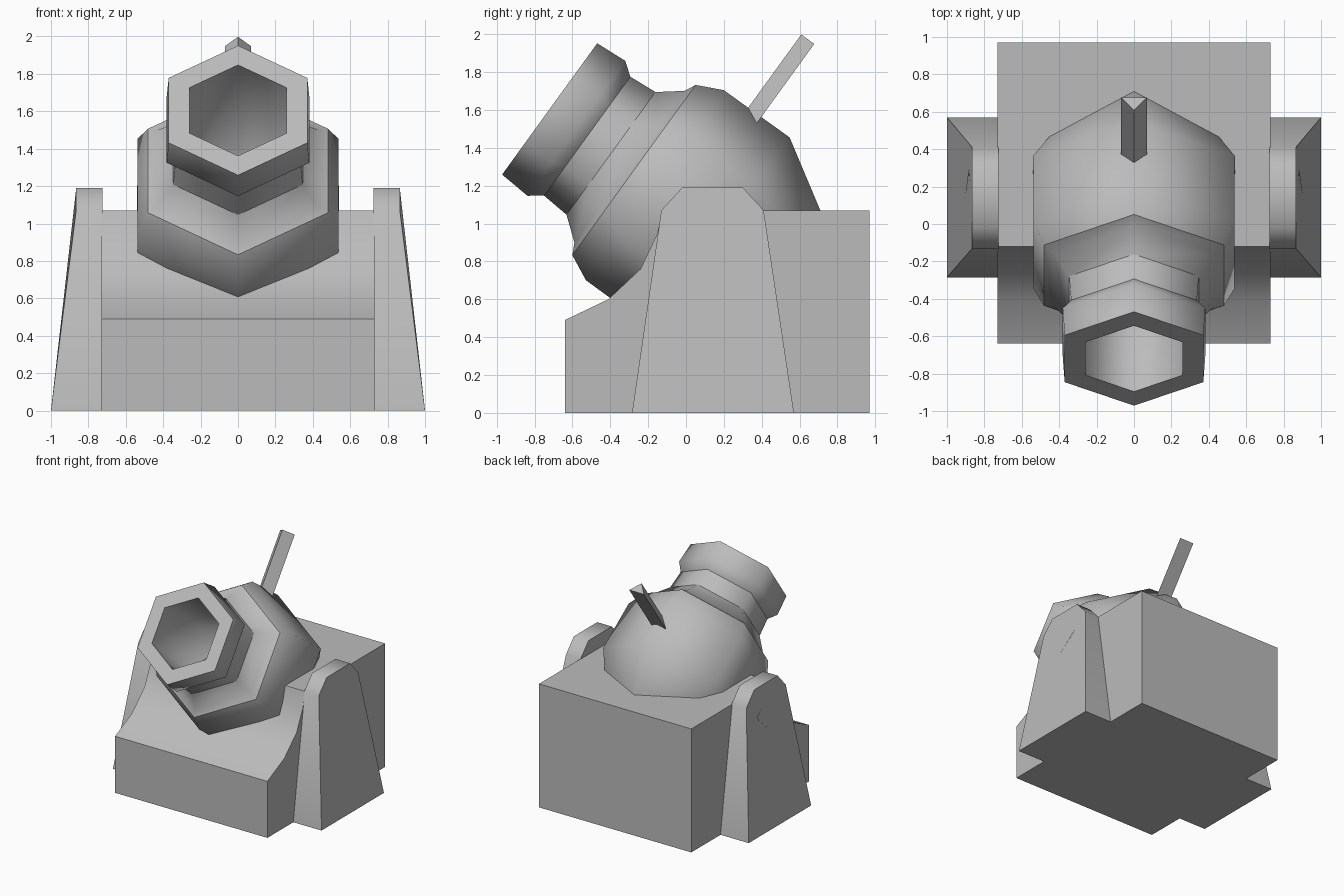
import bpy, bmesh, math
from mathutils import Vector

cube = bpy.data.objects.get("Cube")
if cube:
    bpy.data.objects.remove(cube, do_unlink=True)

# Single plain grey material
GREY = (0.5, 0.5, 0.5, 1.0)
grey = bpy.data.materials.new("plain_grey")
grey.use_nodes = True
grey.diffuse_color = GREY
grey.node_tree.nodes["Principled BSDF"].inputs["Base Color"].default_value = GREY

# Barrel frame: muzzle centre, direction toward the breech, direction up from the bore
MUZZLE = Vector((0, -0.72, 1.605))
BACK = Vector((0, 0.81, -0.587)).normalized()
UP = Vector((0, 0.587, 0.81)).normalized()


def finish(name, bm, smooth_angle=None):
    bmesh.ops.recalc_face_normals(bm, faces=bm.faces)
    mesh = bpy.data.meshes.new(name)
    bm.to_mesh(mesh)
    bm.free()
    mesh.materials.append(grey)
    obj = bpy.data.objects.new(name, mesh)
    bpy.context.collection.objects.link(obj)
    if smooth_angle:
        bpy.ops.object.select_all(action='DESELECT')
        obj.select_set(True)
        bpy.context.view_layer.objects.active = obj
        bpy.ops.object.shade_smooth_by_angle(angle=math.radians(smooth_angle))
    return obj


def prism(name, start, end, smooth_angle=None):
    """Solid between two matching outlines."""
    bm = bmesh.new()
    a = [bm.verts.new(p) for p in start]
    b = [bm.verts.new(p) for p in end]
    bm.faces.new(a)
    bm.faces.new(b[::-1])
    for i in range(len(a)):
        j = (i + 1) % len(a)
        bm.faces.new((a[i], a[j], b[j], b[i]))
    return finish(name, bm, smooth_angle)


# Barrel: six-sided turned profile (distance from muzzle, radius, sharp ring)
profile = [
    (0.95, 0.0, 0), (0.92, 0.30, 0), (0.0, 0.30, 1), (0.0, 0.428, 1),
    (0.174, 0.44, 0), (0.245, 0.388, 1), (0.40, 0.40, 1), (0.52, 0.495, 0),
    (0.55, 0.555, 1), (0.686, 0.62, 0), (1.114, 0.622, 0), (1.48, 0.40, 0),
    (1.68, 0.0, 0),
]
SIDES = 6
bm = bmesh.new()
rings = []
for u, r, sharp in profile:
    ring = []
    for k in range(SIDES):
        a = math.tau * k / SIDES
        p = MUZZLE + BACK * u + UP * (r * math.cos(a))
        p.x = r * math.sin(a)
        ring.append(bm.verts.new(p))
    rings.append(ring)
for lower, upper in zip(rings, rings[1:]):
    for k in range(SIDES):
        j = (k + 1) % SIDES
        bm.faces.new((lower[k], lower[j], upper[j], upper[k])).smooth = True
for ring, row in zip(rings, profile):
    if row[2]:
        for k in range(SIDES):
            bm.edges.get((ring[k], ring[(k + 1) % SIDES])).smooth = False
bmesh.ops.remove_doubles(bm, verts=bm.verts, dist=0.0001)
finish("barrel", bm)

# Fuse: three-sided rod standing square to the barrel
section = [(0, 0.845), (0.07, 0.93), (-0.07, 0.93)]


def fuse_outline(height):
    return [MUZZLE + BACK * u + UP * height + Vector((x, 0, 0)) for x, u in section]


prism("fuse", fuse_outline(0.45), fuse_outline(1.098))

# Bed: block with a hollowed front slope
bed = [(-0.64, 0), (0.97, 0), (0.97, 1.07), (-0.12, 1.07),
       (-0.155, 0.94), (-0.24, 0.76), (-0.41, 0.6), (-0.64, 0.49)]
prism("bed", [(-0.73, y, z) for y, z in bed], [(0.73, y, z) for y, z in bed], 32)

# Cheeks and trunnion ends, one pair on each side
cheek = [(-0.285, 0), (0.57, 0), (0.41, 1.07), (0.30, 1.19), (-0.02, 1.19), (-0.13, 1.07)]
diamond = [(-0.01, 0.94), (0.14, 0.79), (0.29, 0.94), (0.14, 1.09)]


def cheek_face(z):
    return 1.0 - 0.135 * min(z / 1.07, 1.0)


for side, label in ((1, "left"), (-1, "right")):
    prism(label + "_cheek",
          [(side * 0.725, y, z) for y, z in cheek],
          [(side * cheek_face(z), y, z) for y, z in cheek], 50)
    prism(label + "_trunnion_end",
          [(side * 0.8, y, z) for y, z in diamond],
          [(side * (cheek_face(z) + 0.003), y, z) for y, z in diamond])
